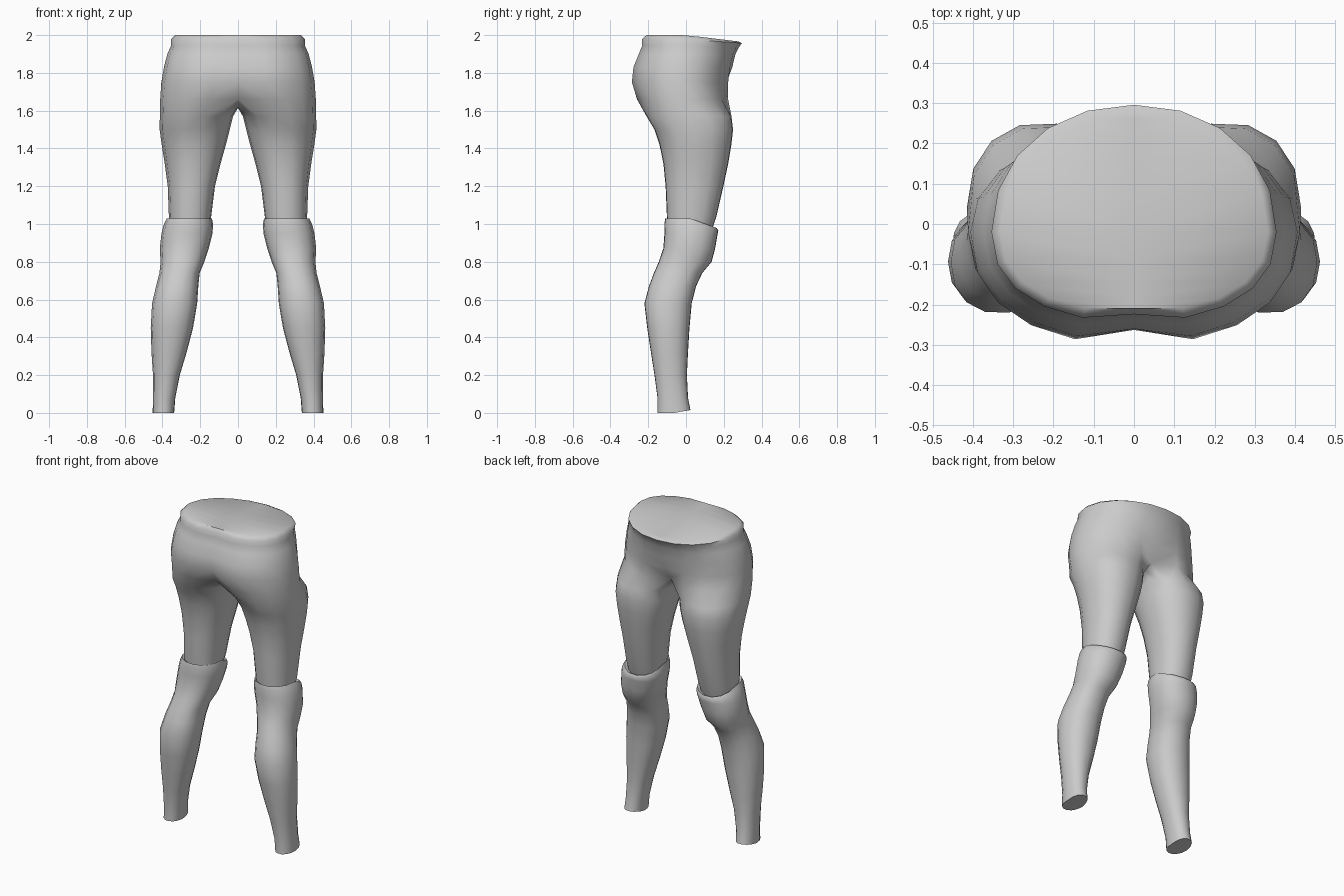
import bpy, bmesh, math

cube = bpy.data.objects.get("Cube")
if cube:
    bpy.data.objects.remove(cube)

ARC, INNER = 11, 5          # outer points shared with the pelvis, inner thigh points
grey = bpy.data.materials.new("plain_grey")
grey.use_nodes = True
grey.diffuse_color = (0.6, 0.6, 0.6, 1)
grey.node_tree.nodes["Principled BSDF"].inputs["Base Color"].default_value = (0.6, 0.6, 0.6, 1)


def power(v, p):
    return math.copysign(abs(v) ** (2 / p), v)


def leg_angles():
    outer = [125 - 250 * i / (ARC - 1) for i in range(ARC)]
    inner = [-125 - 110 * (i + 1) / (INNER + 1) for i in range(INNER)]
    return [math.radians(a) for a in outer + inner]


def leg_ring(bm, z, x0, x1, y0, y1, tilt=0, p=2.2):
    """Rounded closed section between two x and two y limits; tilt lifts the front."""
    ring = []
    for a in leg_angles():
        c, s = power(math.cos(a), p), power(math.sin(a), p)
        ring.append(bm.verts.new(((x0 + x1) / 2 + c * (x1 - x0) / 2,
                                  (y0 + y1) / 2 + s * (y1 - y0) / 2,
                                  z + tilt * max(0, s))))
    return ring


def pelvis_arc(bm, z, xo, yf, yb, front_groove, back_groove, drop=0):
    """Half section from the front centre round the hip to the back centre."""
    arc = []
    for i in range(ARC):
        a = math.radians(90 - 180 * i / (ARC - 1))
        p = 2.1 if a > 0 else 2.3
        x = xo * power(max(0, math.cos(a)), p)
        y = power(math.sin(a), p) * (yf + 0.02 if a > 0 else -yb - 0.02) - 0.02
        if i == 0:
            y -= front_groove
        if i == ARC - 1:
            x, y = 0, y + back_groove
        if i == 0:
            x = 0
        arc.append(bm.verts.new((x, y, z - drop * max(0, y) / 0.29)))
    return arc


def bridge(bm, a, b, closed):
    n = len(a)
    for i in range(n if closed else n - 1):
        j = (i + 1) % n
        bm.faces.new((a[i], a[j], b[j], b[i]))


def finish(bm, name):
    bmesh.ops.remove_doubles(bm, verts=bm.verts, dist=0.0005)
    bmesh.ops.recalc_face_normals(bm, faces=bm.faces)
    mesh = bpy.data.meshes.new(name)
    bm.to_mesh(mesh)
    bm.free()
    mesh.materials.append(grey)
    obj = bpy.data.objects.new(name, mesh)
    bpy.context.collection.objects.link(obj)
    mirror = obj.modifiers.new("mirror", 'MIRROR')
    mirror.use_clip = True
    mirror.merge_threshold = 0.001
    bpy.ops.object.select_all(action='DESELECT')
    obj.select_set(True)
    bpy.context.view_layer.objects.active = obj
    bpy.ops.object.shade_smooth_by_angle(angle=math.radians(50))
    return obj


# Thighs, from inside the knee cuff up to the crotch
bm = bmesh.new()
thigh = [
    (0.94, 0.16, 0.355, -0.09, 0.13),
    (1.04, 0.142, 0.366, -0.103, 0.163),
    (1.2, 0.122, 0.372, -0.11, 0.2),
    (1.32, 0.092, 0.388, -0.122, 0.226),
    (1.42, 0.064, 0.404, -0.143, 0.243),
    (1.5, 0.044, 0.415, -0.17, 0.252),
    (1.57, 0.026, 0.414, -0.212, 0.244),
]
rings = [leg_ring(bm, *row) for row in thigh]
for a, b in zip(rings, rings[1:]):
    bridge(bm, a, b, True)
bm.faces.new(rings[0])

# Pelvis, from the crotch to the waist
pelvis = [
    (1.66, 0.412, 0.235, -0.27, 0.08, 0.06),
    (1.75, 0.406, 0.235, -0.298, 0.02, 0.035),
    (1.83, 0.392, 0.245, -0.29, 0, 0.03),
    (1.9, 0.374, 0.262, -0.26, 0, 0.022),
    (1.945, 0.354, 0.28, -0.241, 0, 0.018, 0.01),
    (1.978, 0.354, 0.296, -0.242, 0, 0.018, 0.02),
    (2.0, 0.332, 0.275, -0.218, 0, 0.015, 0.035),
]
arcs = [pelvis_arc(bm, *row) for row in pelvis]
for a, b in zip(arcs, arcs[1:]):
    bridge(bm, a, b, False)

# Crotch seam joining the thigh ring to the pelvis
back, front = arcs[0][-1].co, arcs[0][0].co
seam = []
for i in range(INNER):
    t = (i + 1) / (INNER + 1)
    co = back.lerp(front, t)
    co.z -= 0.045 * math.sin(math.pi * t)
    seam.append(bm.verts.new(co))
bridge(bm, rings[-1], arcs[0] + seam, True)

# Waist cap, following the forward slope of the rim
rim = arcs[-1]
middle = [bm.verts.new((0, v.co.y, v.co.z)) for v in rim[1:-1]]
spine = [rim[0]] + middle + [rim[-1]]
for i in range(ARC - 1):
    face = list(dict.fromkeys((rim[i], rim[i + 1], spine[i + 1], spine[i])))
    bm.faces.new(face)
finish(bm, "hips_and_thighs")

# Lower legs: ankle, calf, kneecap and the cuff folded in over the thigh
bm = bmesh.new()
lower = [
    (0.0, 0.338, 0.452, -0.152, 0.025, 0.015),
    (0.08, 0.332, 0.45, -0.152, 0.012),
    (0.2, 0.308, 0.45, -0.168, 0.006),
    (0.32, 0.272, 0.458, -0.187, 0.012),
    (0.45, 0.238, 0.462, -0.207, 0.02),
    (0.58, 0.216, 0.455, -0.222, 0.032),
    (0.67, 0.21, 0.434, -0.198, 0.055),
    (0.74, 0.203, 0.416, -0.172, 0.088),
    (0.8, 0.178, 0.41, -0.146, 0.138),
    (0.87, 0.155, 0.414, -0.122, 0.156),
    (0.95, 0.135, 0.405, -0.116, 0.168, -0.01),
    (1.0, 0.132, 0.392, -0.117, 0.173, -0.035),
    (1.028, 0.138, 0.378, -0.112, 0.165, -0.05),
    (1.015, 0.155, 0.36, -0.09, 0.14, -0.05),
]
rings = [leg_ring(bm, *row) for row in lower]
for a, b in zip(rings, rings[1:]):
    bridge(bm, a, b, True)
bm.faces.new(rings[0])
finish(bm, "lower_legs")
